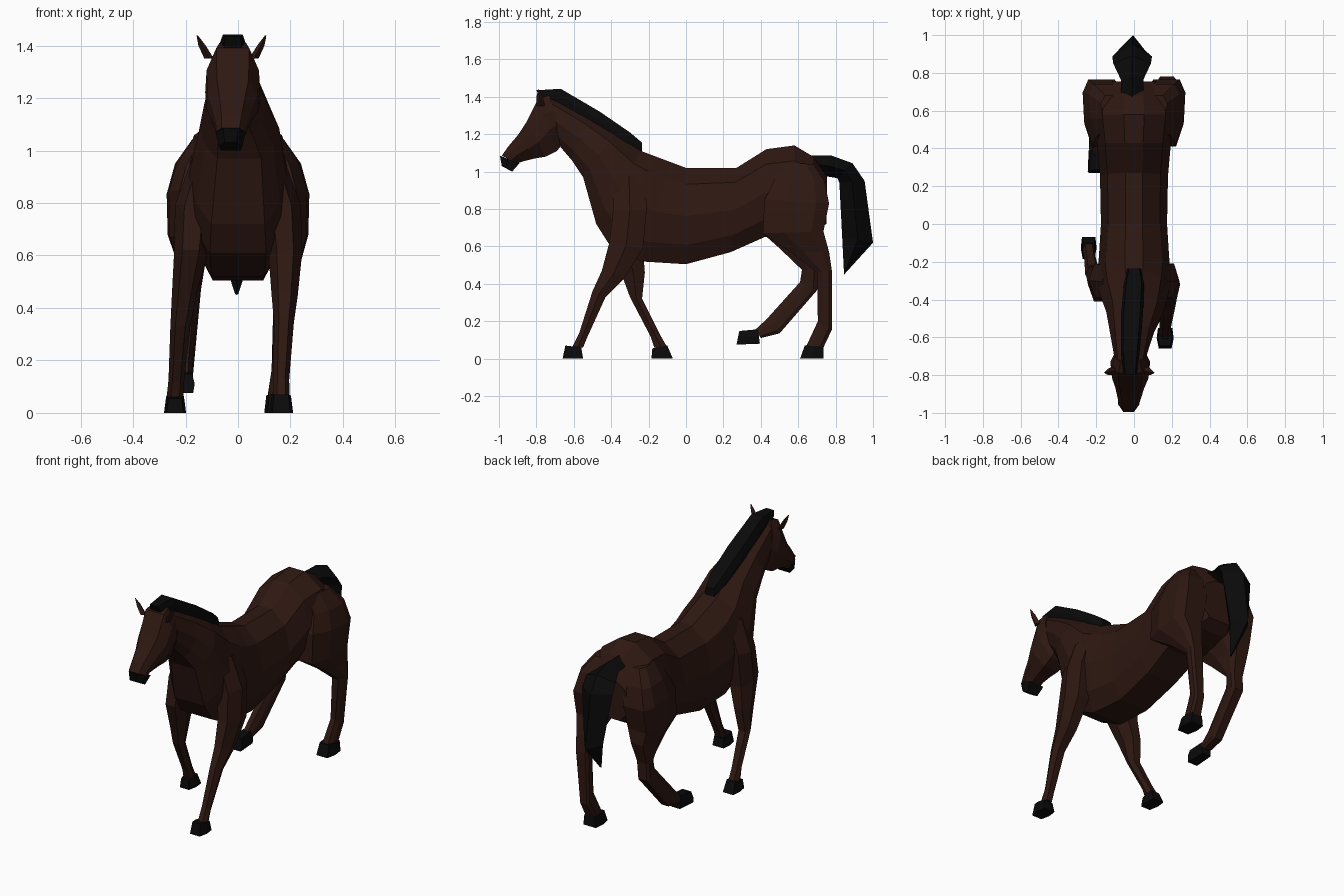
import bpy, bmesh


def material(name, rgb):
    m = bpy.data.materials.new(name)
    m.diffuse_color = (*rgb, 1)
    return m


BROWN = material("brown_coat", (0.028, 0.009, 0.006))
BLACK = material("black_hair", (0.003, 0.003, 0.0032))

# Half cross-sections: (fraction from edge a to edge b, width factor)
TRUNK = [(0, .25), (.17, .78), (.5, 1), (.8, .86), (1, .55)]
LEG = [(0, .5), (.5, 1), (1, .6)]
HIND = [(0, .5), (.35, .92), (.8, 1), (1, .7)]
BOX = [(0, .75), (.5, 1), (1, .85)]
DIAMOND = [(0, 0), (.5, 1), (1, 0)]


def loft(name, sections, profile, mat):
    """Skin rings; a section is (ya, za, yb, zb, centre x, half width)."""
    half = profile + [(t, -f) for t, f in reversed(profile) if f > 0]
    bm = bmesh.new()
    rings = []
    for ya, za, yb, zb, x, w in sections:
        rings.append([bm.verts.new((x + f * w, ya + (yb - ya) * t, za + (zb - za) * t))
                      for t, f in half])
    n = len(half)
    for r, s in zip(rings, rings[1:]):
        for i in range(n):
            j = (i + 1) % n
            bm.faces.new((r[i], r[j], s[j], s[i]))
    bm.faces.new(rings[0])
    bm.faces.new(rings[-1])
    bmesh.ops.recalc_face_normals(bm, faces=bm.faces)
    me = bpy.data.meshes.new(name)
    bm.to_mesh(me)
    bm.free()
    me.materials.append(mat)
    ob = bpy.data.objects.new(name, me)
    bpy.context.collection.objects.link(ob)
    return ob


# Neck and trunk in one skin, from poll to rump
loft("body", [
    (-.73, 1.41, -.67, 1.13, -.02, .085),
    (-.53, 1.30, -.61, 1.06, -.01, .118),
    (-.38, 1.20, -.55, .97, .005, .152),
    (-.24, 1.11, -.48, .72, 0, .185),
    (-.16, 1.08, -.41, .61, 0, .195),
    (-.08, 1.05, -.24, .52, 0, .185),
    (0, 1.02, 0, .505, 0, .175),
    (.27, 1.02, .24, .57, 0, .18),
    (.43, 1.12, .42, .65, 0, .195),
    (.58, 1.14, .58, .66, 0, .215),
    (.68, 1.08, .68, .68, 0, .2),
    (.755, .97, .75, .72, 0, .13)], TRUNK, BROWN)

# Head, muzzle, ears
loft("head", [
    (-.73, 1.41, -.66, 1.15, -.02, .085),
    (-.79, 1.39, -.69, 1.11, -.02, .105),
    (-.85, 1.27, -.75, 1.08, -.02, .1),
    (-.895, 1.2, -.81, 1.07, -.022, .08),
    (-.95, 1.135, -.87, 1.055, -.025, .064),
    (-.985, 1.085, -.9, 1.045, -.028, .056)],
    [(0, .6), (.3, .95), (.6, 1), (1, .5)], BROWN)
loft("muzzle", [
    (-.995, 1.085, -.89, 1.045, -.028, .057),
    (-.985, 1.03, -.93, 1.0, -.028, .045)],
    [(0, .5), (.4, 1), (1, .85)], BLACK)
for side, s in (("left", -1), ("right", 1)):
    loft(side + "_ear", [
        (-.80, 1.35, -.755, 1.35, -.025 + s * .085, .018),
        (-.80, 1.40, -.765, 1.40, -.025 + s * .112, .014),
        (-.79, 1.438, -.785, 1.438, -.025 + s * .13, .003)], DIAMOND, BROWN)

# Mane and tail
loft("mane", [
    (-.80, 1.435, -.775, 1.38, -.02, .035),
    (-.67, 1.443, -.69, 1.37, -.02, .05),
    (-.46, 1.32, -.49, 1.24, -.01, .058),
    (-.30, 1.21, -.33, 1.13, 0, .053),
    (-.235, 1.155, -.235, 1.10, 0, .035)], BOX, BLACK)
loft("tail", [
    (.66, 1.085, .68, 1.0, -.01, .06),
    (.78, 1.085, .75, .975, -.01, .06),
    (.89, 1.045, .81, .965, -.01, .1),
    (.955, .95, .82, .94, -.01, .105),
    (1.0, .62, .835, .65, -.005, .065),
    (.85, .455, .845, .45, -.005, .006)], DIAMOND, BLACK)

# Legs: shared upper part per pair, then each stride
for side, s in (("left", -1), ("right", 1)):
    shoulder = [(-.39, .99, -.22, .97, s * .11, .06),
                (-.39, .79, -.21, .80, s * .168, .072),
                (-.41, .62, -.23, .59, s * .18, .064)]
    haunch = [(.49, 1.05, .68, 1.04, s * .1, .075),
              (.47, .95, .74, .95, s * .15, .09),
              (.42, .85, .765, .83, s * .172, .1),
              (.41, .67, .735, .68, s * .178, .09)]
    if s > 0:
        fore = [(-.45, .47, -.33, .43, .178, .05),
                (-.50, .36, -.43, .33, .175, .038),
                (-.57, .14, -.53, .11, .165, .03),
                (-.61, .06, -.55, .06, .165, .032)]
        fore_hoof = [(-.645, .07, -.56, .06, .165, .037),
                     (-.66, 0, -.55, 0, .165, .045)]
        hind = [(.56, .57, .765, .57, .18, .058),
                (.70, .46, .78, .47, .18, .044),
                (.705, .20, .78, .155, .16, .032),
                (.64, .06, .735, .06, .15, .038)]
        hind_hoof = [(.635, .07, .735, .065, .15, .042),
                     (.61, 0, .735, 0, .15, .05)]
    else:
        fore = [(-.34, .44, -.22, .46, -.205, .047),
                (-.30, .33, -.235, .32, -.22, .038),
                (-.19, .12, -.14, .13, -.235, .03),
                (-.17, .06, -.1, .06, -.24, .032)]
        fore_hoof = [(-.18, .055, -.1, .07, -.24, .034),
                     (-.185, 0, -.07, 0, -.24, .042)]
        hind = [(.50, .59, .74, .6, -.18, .06),
                (.62, .475, .70, .47, -.185, .044),
                (.61, .41, .70, .365, -.19, .04),
                (.43, .21, .50, .135, -.205, .034),
                (.37, .155, .40, .11, -.205, .032)]
        hind_hoof = [(.385, .157, .395, .08, -.205, .035),
                     (.285, .148, .27, .075, -.205, .04)]
    loft(side + "_front_leg", shoulder + fore, LEG, BROWN)
    loft(side + "_front_hoof", fore_hoof, BOX, BLACK)
    loft(side + "_hind_leg", haunch + hind, HIND, BROWN)
    loft(side + "_hind_hoof", hind_hoof, BOX, BLACK)
